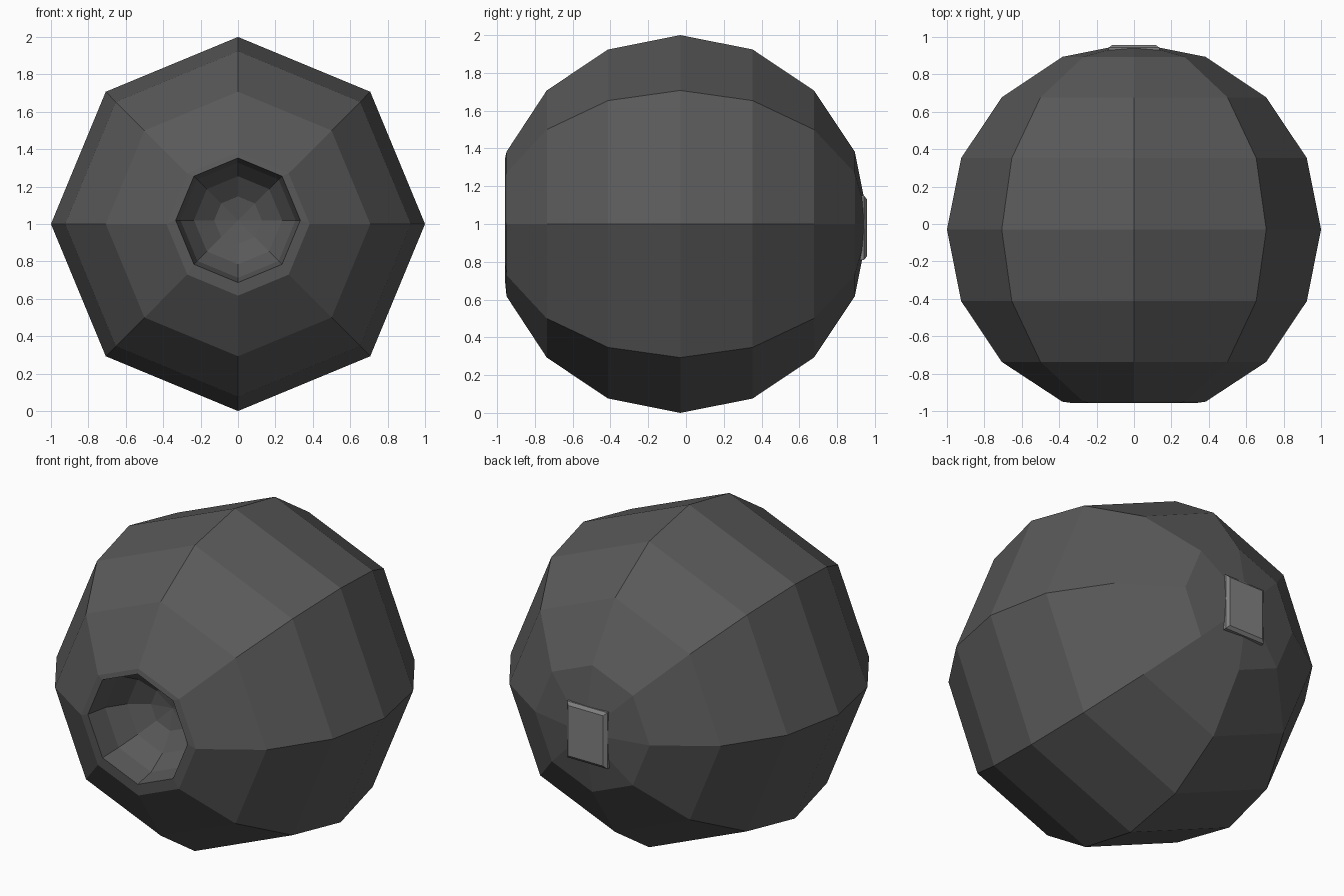
import bpy, bmesh, math

if "Cube" in bpy.data.objects:
    bpy.data.objects.remove(bpy.data.objects["Cube"])

SEG = 8


def material(name, v):
    m = bpy.data.materials.new(name)
    m.diffuse_color = (v, v, v, 1)
    m.use_nodes = True
    m.node_tree.nodes["Principled BSDF"].inputs["Base Color"].default_value = m.diffuse_color
    return m


def make_object(name, bm, mat):
    me = bpy.data.meshes.new(name)
    bm.to_mesh(me)
    bm.free()
    me.materials.append(mat)
    ob = bpy.data.objects.new(name, me)
    bpy.context.collection.objects.link(ob)
    return ob


def ring(bm, r, y, z):
    return [bm.verts.new((r * math.cos(i * math.tau / SEG), y,
                          z + r * math.sin(i * math.tau / SEG))) for i in range(SEG)]


dark = material("dark_grey", 0.1)
light = material("light_grey", 0.22)

# Ball with its axis along y, running from the back to the deepest point of the dish
CY = -0.03
profile = [(0.13, 0.944, 1.0)]
for k in range(3, -4, -1):
    a = math.radians(22.5 * k)
    profile.append((math.cos(a), CY + math.sin(a), 1.0))
profile[-1] = (0.383, -0.950, 1.0)
# Raised lip and hemispherical dish
DISH_R, DISH_Z, LIP_Y = 0.333, 1.02, -0.957
for k in range(4):
    a = math.radians(22.5 * k)
    profile.append((DISH_R * math.cos(a), LIP_Y + DISH_R * math.sin(a), DISH_Z))

bm = bmesh.new()
rings = [ring(bm, *p) for p in profile]
for a, b in zip(rings, rings[1:]):
    for i in range(SEG):
        j = (i + 1) % SEG
        bm.faces.new((a[i], a[j], b[j], b[i]))
bm.faces.new(rings[0])
pole = bm.verts.new((0, LIP_Y + DISH_R, DISH_Z))
for i in range(SEG):
    bm.faces.new((rings[-1][i], rings[-1][(i + 1) % SEG], pole))
bmesh.ops.recalc_face_normals(bm, faces=bm.faces)
make_object("ball_with_dish", bm, dark)

# Bevelled rectangular plate on the back
bm = bmesh.new()
loops = []
for hx, hz, y in ((0.135, 0.17, 0.92), (0.135, 0.17, 0.943), (0.117, 0.152, 0.957)):
    loops.append([bm.verts.new((sx * hx, y, 0.98 + sz * hz))
                  for sx, sz in ((-1, -1), (1, -1), (1, 1), (-1, 1))])
for a, b in zip(loops, loops[1:]):
    for i in range(4):
        j = (i + 1) % 4
        bm.faces.new((a[i], a[j], b[j], b[i]))
bm.faces.new(loops[0])
bm.faces.new(loops[-1])
bmesh.ops.recalc_face_normals(bm, faces=bm.faces)
make_object("back_plate", bm, light)
